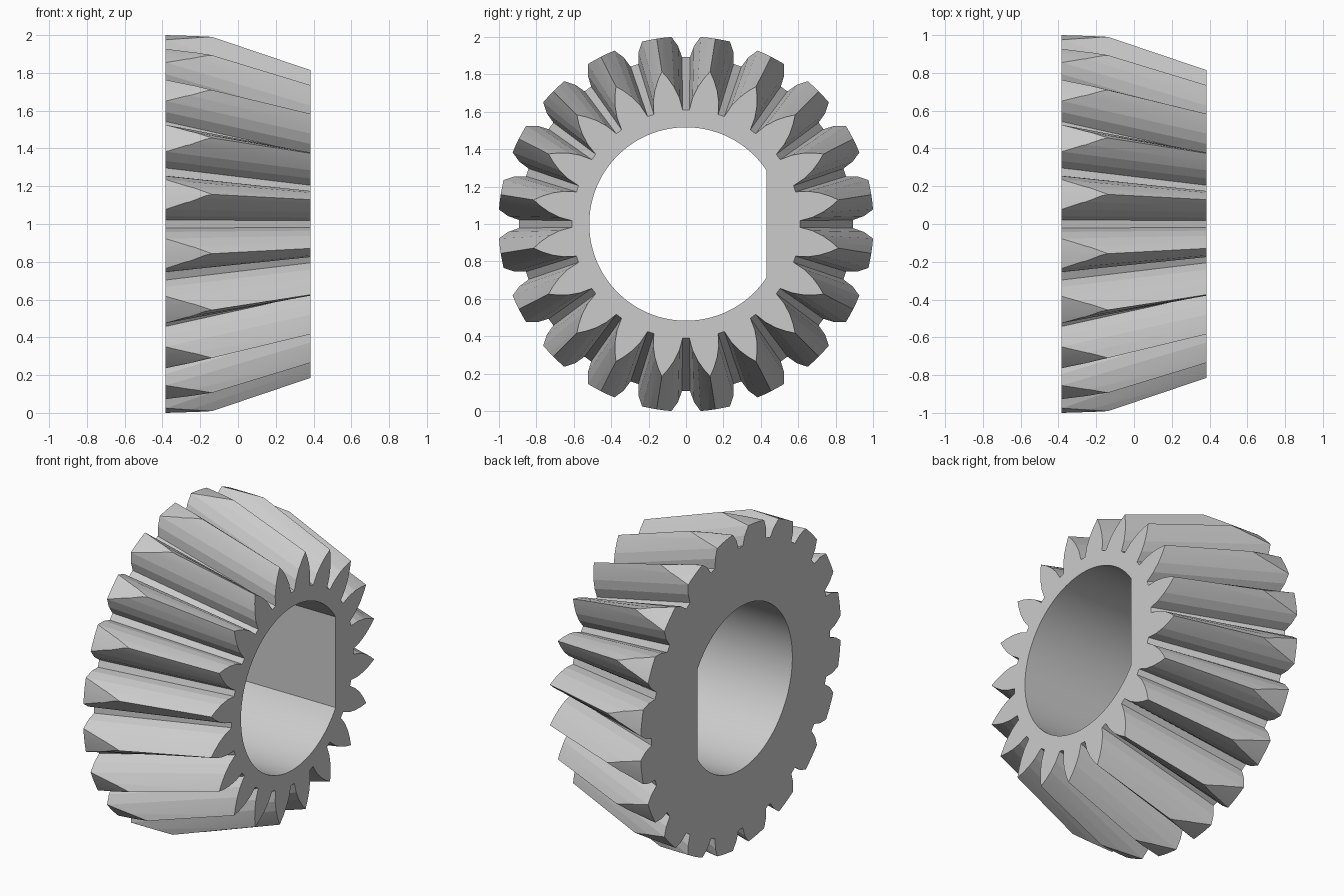
import bpy, bmesh
from math import sin, cos, pi, acos, radians

cube = bpy.data.objects.get("Cube")
if cube:
    bpy.data.objects.remove(cube, do_unlink=True)

TEETH = 20
HALF = 0.383          # half the gear thickness along x
CENTRE = 1.0          # height of the axle

steel = bpy.data.materials.new("grey steel")
steel.use_nodes = True
grey = (0.6, 0.6, 0.6, 1)
steel.diffuse_color = grey
steel.node_tree.nodes["Principled BSDF"].inputs["Base Color"].default_value = grey


def loft(name, sections):
    """Solid along x from (x, outline) pairs; outlines are (y, z) lists."""
    bm = bmesh.new()
    rings = [[bm.verts.new((x, y, z + CENTRE)) for y, z in pts] for x, pts in sections]
    for a, b in zip(rings, rings[1:]):
        for i in range(len(a)):
            j = (i + 1) % len(a)
            bm.faces.new((a[i], a[j], b[j], b[i]))
    bm.faces.new(rings[0])
    bm.faces.new(rings[-1])
    bmesh.ops.recalc_face_normals(bm, faces=bm.faces)
    mesh = bpy.data.meshes.new(name)
    bm.to_mesh(mesh)
    bm.free()
    mesh.materials.append(steel)
    obj = bpy.data.objects.new(name, mesh)
    bpy.context.collection.objects.link(obj)
    return obj


def toothed_outline(root, tip, half_width):
    """Ring of pointed, convex-sided teeth."""
    steps = [0, 0.3, 0.57, 0.8, 1]
    side = [(root + (tip - root) * t, half_width * (1 - t * t)) for t in steps]
    tooth = [(r, -w) for r, w in side] + [(r, w) for r, w in side[-2::-1]]
    pts = []
    for k in range(TEETH):
        a = (k + 0.5) * 2 * pi / TEETH
        pts += [(r * cos(a) - w * sin(a), r * sin(a) + w * cos(a)) for r, w in tooth]
    return pts


def arc(radius, start, end, count):
    angles = [start + (end - start) * i / count for i in range(count + 1)]
    return [(radius * cos(a), radius * sin(a)) for a in angles]


def combine(obj, cutter, operation):
    mod = obj.modifiers.new(operation.lower(), "BOOLEAN")
    mod.operation = operation
    mod.solver = "EXACT"
    mod.object = cutter
    bpy.context.view_layer.objects.active = obj
    bpy.ops.object.modifier_apply(modifier=mod.name)
    bpy.data.objects.remove(cutter, do_unlink=True)


# Tapered toothed body
gear = loft("bevel_gear", [(-HALF, toothed_outline(0.885, 1.087, 0.118)),
                           (HALF, toothed_outline(0.605, 0.825, 0.078))])

# Trim the tooth tips at the wide end to a cylinder
rim = arc(1.003, 0, 2 * pi, 160)[:-1]
blank = loft("rim_trimmer", [(-1, rim), (1, rim)])
blank.hide_render = True
combine(gear, blank, "INTERSECT")

# Round bore with one flat side
flat = acos(0.43 / 0.517)
bore = arc(0.517, flat, 2 * pi - flat, 100)
cutter = loft("bore_cutter", [(-1, bore), (1, bore)])
cutter.hide_render = True
combine(gear, cutter, "DIFFERENCE")

# Smooth bore, crisp teeth
bpy.ops.object.select_all(action="DESELECT")
gear.select_set(True)
bpy.context.view_layer.objects.active = gear
bpy.ops.object.shade_smooth_by_angle(angle=radians(8))
